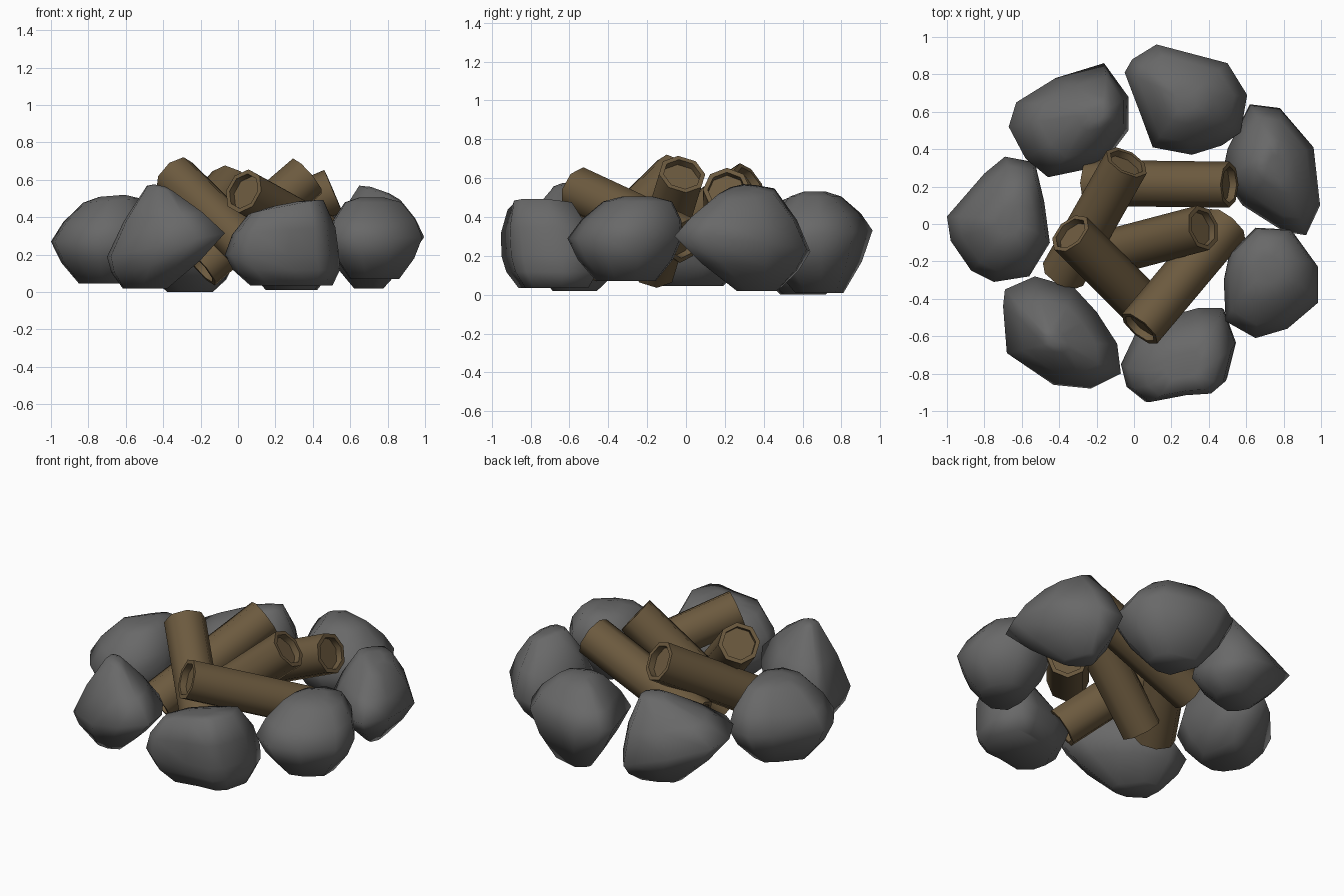
import bpy, bmesh
from mathutils import Vector

cube = bpy.data.objects.get("Cube")
if cube:
    bpy.data.objects.remove(cube, do_unlink=True)


def make_material(name, colour):
    mat = bpy.data.materials.new(name)
    mat.use_nodes = True
    mat.diffuse_color = (*colour, 1)
    mat.node_tree.nodes["Principled BSDF"].inputs["Base Color"].default_value = (*colour, 1)
    return mat


grey = make_material("stone grey", (0.14, 0.14, 0.14))
brown = make_material("bark brown", (0.15, 0.102, 0.049))


def finish(bm, name, mat, angle):
    """Turn a bmesh into a shaded object."""
    bmesh.ops.recalc_face_normals(bm, faces=bm.faces)
    mesh = bpy.data.meshes.new(name)
    bm.to_mesh(mesh)
    bm.free()
    mesh.materials.append(mat)
    obj = bpy.data.objects.new(name, mesh)
    bpy.context.collection.objects.link(obj)
    bpy.ops.object.select_all(action='DESELECT')
    obj.select_set(True)
    bpy.context.view_layer.objects.active = obj
    bpy.ops.object.shade_smooth_by_angle(angle=angle)


def loft(bm, rings):
    """Skin a stack of closed rings and cap both ends."""
    loops = [[bm.verts.new(p) for p in ring] for ring in rings]
    for low, high in zip(loops, loops[1:]):
        for i in range(len(low)):
            j = (i + 1) % len(low)
            bm.faces.new((low[i], low[j], high[j], high[i]))
    bm.faces.new(loops[0])
    bm.faces.new(loops[-1])


def between(ring_a, ring_b, bulge=1.09):
    """Ring halfway between two others, swollen slightly sideways."""
    ring = [(a + b) / 2 for a, b in zip(ring_a, ring_b)]
    mid = sum(ring, Vector()) / len(ring)
    return [mid + (p - mid) * Vector((bulge, bulge, 1)) for p in ring]


def stone(name, outline, waist, foot, crown, lean=(0, 0), tilt=(0, 0), dome=0.025):
    """Boulder from its plan outline at waist height.
    foot and crown are (x, y, z, width); lean slopes the waist, tilt the crown."""
    pts = [Vector((x, y, 0)) for x, y in outline]
    mid = sum(pts, Vector()) / len(pts)

    def ring(centre, width, slope):
        steps = [(p - mid) * width for p in pts]
        return [centre + s + Vector((0, 0, s.x * slope[0] + s.y * slope[1])) for s in steps]

    low = ring(Vector(foot[:3]), foot[3], (0, 0))
    belly = ring(mid + Vector((0, 0, waist)), 1, lean)
    high = ring(Vector(crown[:3]), crown[3], tilt)
    cap = ring(Vector(crown[:3]) + Vector((0, 0, dome)), crown[3] * 0.45, tilt)
    bm = bmesh.new()
    loft(bm, [low, between(low, belly), belly, between(belly, high), high, cap])
    finish(bm, name, grey, 3.1)


def log(name, foot, head, radius=0.123, rim=0.025, depth=0.04):
    """Eight-sided log with a hollowed cut at each end."""
    foot, head = Vector(foot), Vector(head)
    axis = (head - foot).normalized()
    bm = bmesh.new()
    bmesh.ops.create_cone(bm, cap_ends=True, segments=8, radius1=radius,
                          radius2=radius, depth=(head - foot).length)
    caps = [f for f in bm.faces if len(f.verts) == 8]
    bmesh.ops.inset_individual(bm, faces=caps, thickness=rim)
    for cap in caps:
        inward = -depth if cap.calc_center_median().z > 0 else depth
        walls = bmesh.ops.extrude_discrete_faces(bm, faces=[cap])
        bmesh.ops.translate(bm, verts=walls["faces"][0].verts, vec=(0, 0, inward))
    turn = axis.to_track_quat('Z', 'Y')
    for v in bm.verts:
        v.co = turn @ v.co + (foot + head) / 2
    finish(bm, name, brown, 0.9)


# Ring of stones
stone("stone_back_right",
      [(-.67, .52), (-.63, .65), (-.42, .78), (-.16, .86), (-.03, .68),
       (-.03, .5), (-.12, .38), (-.22, .3), (-.46, .25), (-.58, .35)],
      waist=.23, foot=(-.25, .59, 0, .38), crown=(-.21, .58, .49, .3),
      lean=(-.25, -.15), tilt=(.1, 0), dome=.015)
stone("stone_back",
      [(.12, .96), (-.01, .88), (-.05, .81), (.03, .6), (.1, .41),
       (.31, .37), (.47, .42), (.57, .49), (.605, .69), (.5, .86)],
      waist=.3, foot=(.28, .68, .01, .42), crown=(.27, .66, .505, .45), lean=(0, .1))
stone("stone_left_back",
      [(.62, .64), (.78, .62), (.96, .41), (.995, .1), (.92, -.06),
       (.8, -.04), (.58, .1), (.47, .26), (.5, .4)],
      waist=.26, foot=(.7, .36, .02, .3), crown=(.76, .3, .53, .42),
      lean=(.08, -.08), tilt=(-.35, 0), dome=.015)
stone("stone_left_front",
      [(.65, -.02), (.84, -.03), (.985, -.23), (.985, -.42), (.82, -.56),
       (.65, -.61), (.49, -.52), (.48, -.3), (.51, -.16)],
      waist=.29, foot=(.72, -.31, .07, .52), crown=(.71, -.25, .48, .6))
stone("stone_front",
      [(.02, -.56), (.16, -.5), (.34, -.45), (.47, -.45), (.54, -.64),
       (.49, -.84), (.42, -.9), (.27, -.91), (.06, -.95), (-.04, -.87), (-.07, -.75)],
      waist=.2, foot=(.29, -.69, .035, .72), crown=(.26, -.76, .455, .66),
      tilt=(.2, -.05), dome=.015)
stone("stone_front_right",
      [(-.53, -.28), (-.69, -.35), (-.7, -.44), (-.68, -.69), (-.43, -.86),
       (-.23, -.88), (-.07, -.8), (-.09, -.64), (-.2, -.47), (-.32, -.34)],
      waist=.25, foot=(-.5, -.57, .02, .38), crown=(-.42, -.62, .555, .22),
      lean=(.2, 0), tilt=(-.2, 0), dome=.015)
stone("stone_right",
      [(-1, .04), (-.98, -.09), (-.87, -.25), (-.75, -.31), (-.56, -.28),
       (-.45, -.1), (-.48, .12), (-.53, .33), (-.69, .36), (-.8, .27)],
      waist=.27, foot=(-.7, .01, .045, .52), crown=(-.67, .02, .49, .55), tilt=(.08, 0))

# Stacked logs, foot to head
log("log_back", (-.24, .22, .22), (.51, .21, .54))
log("log_front", (.5, 0, .28), (.03, -.56, .54))
log("log_right", (.12, -.51, .17), (-.34, -.05, .62))
log("log_centre", (-.2, -.17, .13), (.37, -.02, .62))
log("log_back_right", (-.38, -.27, .18), (-.04, .33, .57))
